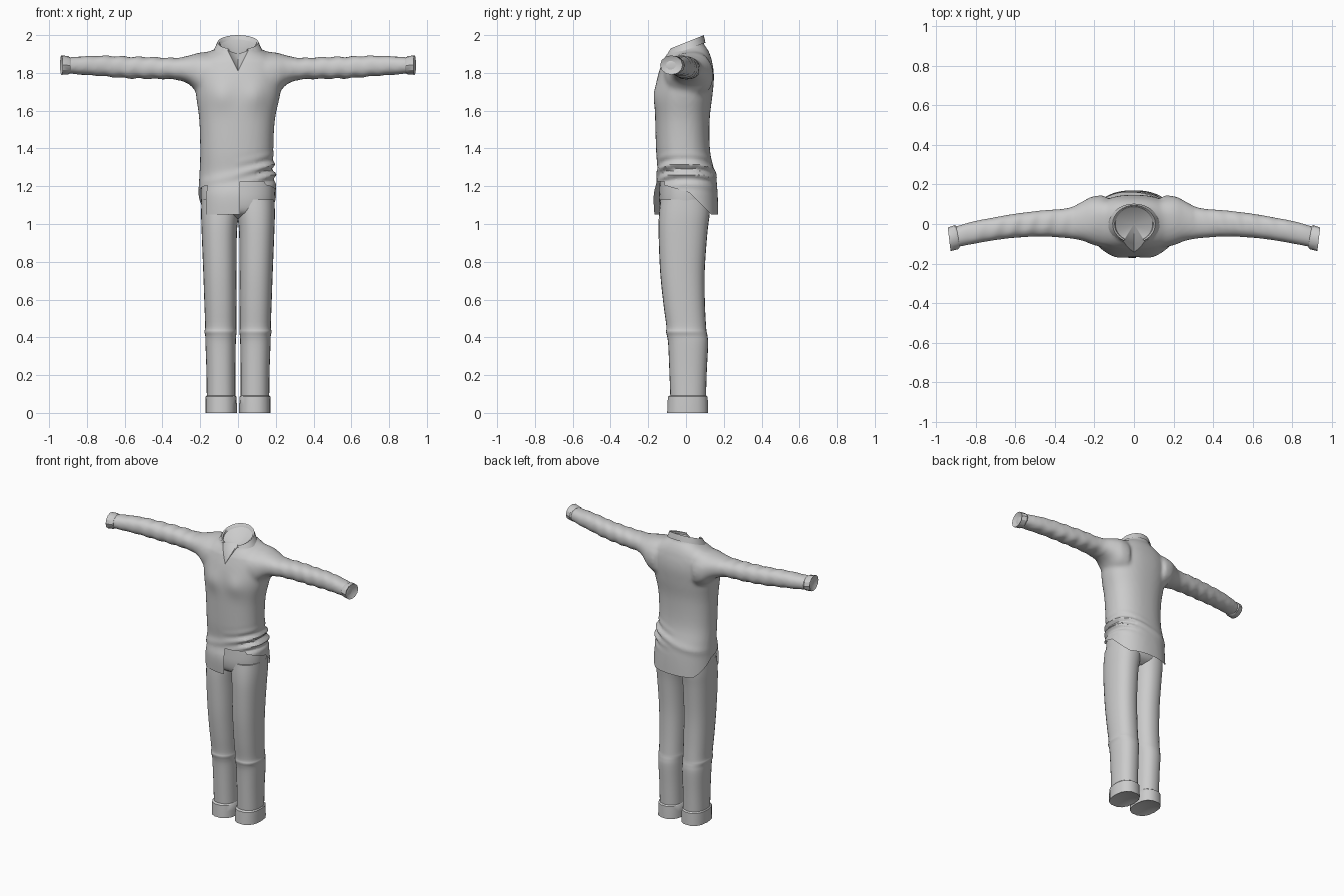
import bpy, bmesh, math
from mathutils import Vector

old = bpy.data.objects.get("Cube")
if old:
    bpy.data.objects.remove(old, do_unlink=True)

cloth = bpy.data.materials.new("grey_cloth")
cloth.use_nodes = True
GREY = (0.6, 0.6, 0.6, 1)
cloth.diffuse_color = GREY
cloth.node_tree.nodes["Principled BSDF"].inputs["Base Color"].default_value = GREY


def finish(name, bm, angle=40, recalc=True):
    if recalc:
        bmesh.ops.recalc_face_normals(bm, faces=bm.faces)
    mesh = bpy.data.meshes.new(name)
    bm.to_mesh(mesh)
    bm.free()
    mesh.materials.clear()
    mesh.materials.append(cloth)
    obj = bpy.data.objects.new(name, mesh)
    bpy.context.collection.objects.link(obj)
    bpy.ops.object.select_all(action='DESELECT')
    bpy.context.view_layer.objects.active = obj
    obj.select_set(True)
    bpy.ops.object.shade_smooth_by_angle(angle=math.radians(angle))
    return obj


def spline(rows, steps):
    """Smooth in-between rows through the given stations."""
    out = []
    for i in range(len(rows) - 1):
        a, b = rows[max(i - 1, 0)], rows[i]
        c, d = rows[i + 1], rows[min(i + 2, len(rows) - 1)]
        for s in range(steps):
            t = s / steps
            out.append([q + t / 2 * (r - p + t * (2*p - 5*q + 4*r - w + t * (3*(q - r) + w - p)))
                        for p, q, r, w in zip(a, b, c, d)])
    return out + [rows[-1]]


def loft(bm, rows, along_x=False, n=32, power=2.3, steps=4, caps=(None, None), side=1):
    """Rounded tube through (level, min_a, max_a, min_b, max_b) stations."""
    rings = []
    for lv, a0, a1, b0, b1 in spline(rows, steps):
        ring = []
        for k in range(n):
            t = math.tau * k / n
            c, s = math.cos(t), math.sin(t)
            a = (a0 + a1) / 2 + (a1 - a0) / 2 * math.copysign(abs(c) ** (2 / power), c)
            b = (b0 + b1) / 2 + (b1 - b0) / 2 * math.copysign(abs(s) ** (2 / power), s)
            ring.append(bm.verts.new((side * lv, a, b) if along_x else (side * a, b, lv)))
        rings.append(ring)
    for lo, hi in zip(rings, rings[1:]):
        for k in range(n):
            bm.faces.new((lo[k], lo[k - 1], hi[k - 1], hi[k]))
    for ring, depth in ((rings[0], caps[0]), (rings[-1], caps[1])):
        if depth is not None:
            mid = sum((v.co for v in ring), Vector()) / n
            mid += Vector((side * depth, 0, 0)) if along_x else Vector((0, 0, depth))
            hub = bm.verts.new(mid)
            for k in range(n):
                bm.faces.new((ring[k], ring[k - 1], hub))


def cut(bm, co, no, zone):
    faces = [f for f in bm.faces if zone(f.calc_center_median())]
    geom = set(faces) | {e for f in faces for e in f.edges} | {v for f in faces for v in f.verts}
    bmesh.ops.bisect_plane(bm, geom=list(geom), plane_co=co, plane_no=no, dist=1e-5)


def drop(bm, rule):
    bmesh.ops.delete(bm, geom=[f for f in bm.faces if rule(f.calc_center_median())], context='FACES')


# Shirt: torso and sleeves blended into one skin
torso = [(1.0, -.217, .215, -.163, .172), (1.15, -.211, .205, -.172, .168),
         (1.25, -.205, .195, -.15, .158), (1.38, -.2, .187, -.158, .128),
         (1.55, -.205, .195, -.163, .125), (1.68, -.222, .222, -.165, .14),
         (1.78, -.23, .23, -.15, .148), (1.86, -.22, .22, -.125, .138),
         (1.905, -.16, .16, -.108, .118), (1.935, -.108, .108, -.095, .095),
         (2.0, -.092, .092, -.085, .085)]
sleeve = [(.15, -.12, .145, 1.66, 1.91), (.21, -.105, .14, 1.69, 1.905),
          (.26, -.085, .115, 1.74, 1.892), (.33, -.073, .082, 1.764, 1.88),
          (.46, -.064, .07, 1.768, 1.884), (.6, -.07, .053, 1.772, 1.887),
          (.72, -.085, .032, 1.782, 1.892), (.83, -.105, .01, 1.79, 1.888),
          (.92, -.122, -.018, 1.798, 1.88)]
bm = bmesh.new()
loft(bm, torso, n=64, caps=(0, 0))
for side in (-1, 1):
    loft(bm, sleeve, True, caps=(0, 0), side=side)
raw = finish("shirt_base", bm)
mod = raw.modifiers.new("blend", 'REMESH')
mod.mode = 'VOXEL'
mod.voxel_size = 0.011
skin = bpy.data.meshes.new_from_object(raw.evaluated_get(bpy.context.evaluated_depsgraph_get()))
bpy.data.objects.remove(raw, do_unlink=True)
bm = bmesh.new()
bm.from_mesh(skin)
for _ in range(5):
    bmesh.ops.smooth_vert(bm, verts=bm.verts, factor=0.5, use_axis_x=True, use_axis_y=True, use_axis_z=True)


def bump(value, centre, width):
    return math.exp(-((value - centre) / width) ** 2)


for v in bm.verts:
    x, y, z = v.co
    # Shoulder tilt, chest, waist folds and sleeve wrinkles
    if abs(x) < .25 and z > 1.86:
        v.co.z += .16 * y * min(1, (z - 1.86) / .06) * min(1, (.25 - abs(x)) / .1)
    if y < -.05:
        v.co.y -= .012 * bump(abs(x), .09, .06) * bump(z, 1.68, .07)
    if z < 1.5:
        left = max(0, min(1, (x + .02) / .18))
        fold = bump(z, 1.28, .06) * math.sin((z - .25 * x) * 110)
        v.co.x += .011 * left * fold * (x > .1)
        v.co.y += .007 * left * fold * (1 if y > 0 else -1)
        v.co.y += .006 * bump(z, 1.26 + .2 * x, .025) * (1 if y > 0 else -1)
    if abs(x) > .3:
        v.co.z += .003 * math.sin(abs(x) * 75 + y * 20) * bump(abs(x), .55, .25)

# Hem, open left front, side slits and neck opening
LOW = lambda c: c.z < 1.32 and abs(c.x) < .25
NECK = lambda c: c.z > 1.75 and abs(c.x) < .16
cut(bm, (0, 0, 1.05), (0, 0, 1), LOW)
drop(bm, lambda c: c.z < 1.05)
cut(bm, (.01, 0, 0), (1, 0, 0), LOW)
cut(bm, (0, 0, 1.225), (0, 0, 1), LOW)
cut(bm, (0, -.115, 0), (0, 1, 0), LOW)
cut(bm, (0, .02, 1.165), (0, .3, 1), LOW)
cut(bm, (0, .02, 1.165), (0, 1, 1), LOW)


def below_hem(c):
    if c.y < -.115:
        return c.x > .01 and c.z < 1.225
    return c.z < 1.165 - .3 * (c.y - .02) and c.z < 1.165 - (c.y - .02)


drop(bm, below_hem)
cut(bm, (0, 0, 1.95), (0, -.35, 1), NECK)
drop(bm, lambda c: NECK(c) and c.z > 1.95 + .35 * c.y)
for side in (-1, 1):
    cut(bm, (0, 0, 1.81), (side, 0, -.5), lambda c: NECK(c) and c.y < 0)
drop(bm, lambda c: c.y < -.03 and c.z > 1.81 + 2 * abs(c.x))

# Lining that closes the neck
rim = [e for e in bm.edges if e.is_boundary and e.verts[0].co.z > 1.7]
hub = bm.verts.new((0, 0, 1.9))
for e in rim:
    bm.faces.new((e.verts[0], e.verts[1], hub))
finish("shirt", bm, 50)

# Sleeve cuffs
cuff = [(.895, -.12, -.012, 1.797, 1.883), (.905, -.128, -.006, 1.791, 1.889),
        (.942, -.137, -.018, 1.79, 1.893)]
for side, name in ((1, "left_sleeve_cuff"), (-1, "right_sleeve_cuff")):
    bm = bmesh.new()
    loft(bm, cuff, True, n=12, power=2, steps=1, caps=(0, -.03), side=side)
    for v in bm.verts:
        v.co.x += side * .12 * (v.co.y + .02)
    finish(name, bm, 30)

# Folded collar: stand, top fold and pointed outer fall
bm = bmesh.new()
N = 28
strip = []
for i in range(N + 1):
    u = 2 * i / N - 1
    t = math.pi / 2 + u * math.radians(152)
    c, s = math.cos(t), math.sin(t)
    wing = max(0, (abs(u) - .55) / .45)
    top = 1.962 + .42 * .09 * s
    fall = .04 + .055 * wing ** 1.5
    strip.append([bm.verts.new(p) for p in (
        (.085 * c, .08 * s, top - .05),
        (.098 * c, .088 * s, top - .004),
        (.108 * c, .094 * s, top),
        ((.126 + .03 * wing) * c, .103 * s - .032 * wing, top - fall))])
for p, q in zip(strip, strip[1:]):
    for k in range(3):
        bm.faces.new((p[k], q[k], q[k + 1], p[k + 1]))
finish("collar", bm, 50)

# Trousers: seat, legs and turned-up hems
bm = bmesh.new()
loft(bm, [(1.03, -.12, .12, -.07, .07), (1.06, -.18, .18, -.125, .115), (1.12, -.195, .193, -.142, .135),
          (1.2, -.195, .193, -.14, .138), (1.27, -.185, .178, -.135, .13)], n=40, caps=(0, -.02))
finish("trouser_seat", bm, 60)

leg = [(.06, .014, .165, -.082, .105), (.22, .014, .167, -.088, .11), (.36, .012, .172, -.094, .117),
       (.405, .01, .173, -.1, .114), (.43, .007, .178, -.106, .109), (.46, .009, .174, -.104, .106),
       (.58, .008, .178, -.12, .1), (.75, .008, .184, -.137, .099), (.95, .006, .192, -.145, .113),
       (1.05, -.004, .195, -.143, .125), (1.13, -.01, .193, -.135, .128)]
turn_up = [(0, .006, .173, -.102, .119), (.045, .006, .173, -.1, .118),
           (.086, .009, .172, -.098, .117), (.093, .014, .166, -.085, .106)]
for side, word in ((1, "left"), (-1, "right")):
    bm = bmesh.new()
    loft(bm, leg, n=28, caps=(0, 0), side=side)
    finish(word + "_trouser_leg", bm, 60)
    bm = bmesh.new()
    loft(bm, turn_up, n=14, power=2.4, steps=1, caps=(.03, 0), side=side)
    finish(word + "_trouser_hem", bm, 35)
